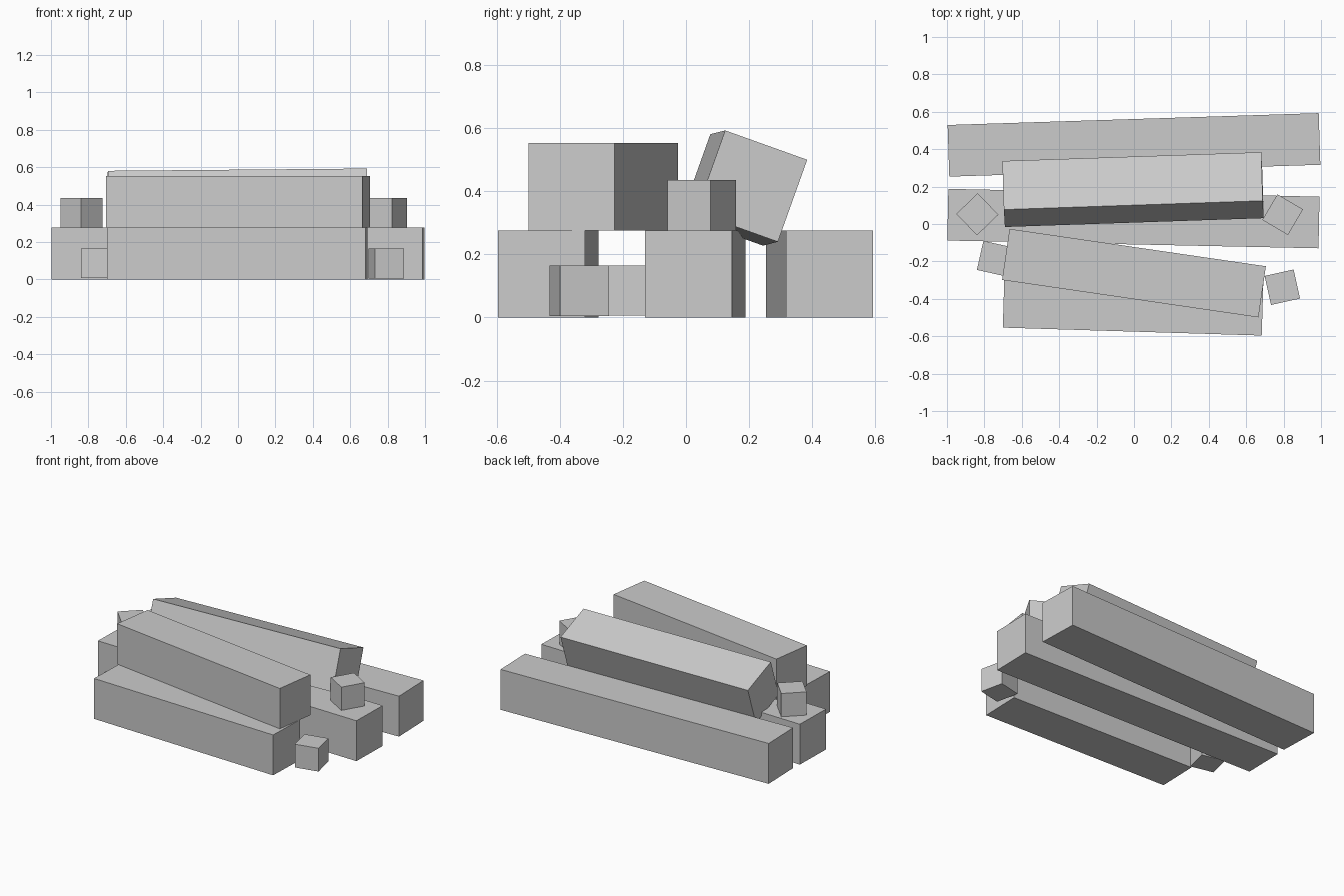
import bpy
from math import radians

default = bpy.data.objects.get("Cube")
if default:
    bpy.data.objects.remove(default, do_unlink=True)

# One plain grey for everything
grey = bpy.data.materials.new("plain_grey")
grey.use_nodes = True
color = (0.6, 0.6, 0.6, 1)
grey.diffuse_color = color
grey.node_tree.nodes["Principled BSDF"].inputs["Base Color"].default_value = color


def block(name, size, center, rotation):
    """Box with edge lengths size, turned by rotation in degrees."""
    bpy.ops.mesh.primitive_cube_add(size=1, location=center)
    ob = bpy.context.object
    ob.name = name
    ob.scale = size
    ob.rotation_euler = [radians(a) for a in rotation]
    ob.data.materials.append(grey)


THICK = 0.276
SMALL = 0.159


def beam(name, length, center, rotation):
    block(name, (length, THICK, THICK), center, rotation)


def small_cube(name, x, y, bottom, turn):
    block(name, (SMALL,) * 3, (x, y, bottom + SMALL / 2), (0, 0, turn))


# Bottom layer of beams
beam("back_beam", 1.985, (0, 0.423, THICK / 2), (0, 0, 1.83))
beam("middle_beam", 1.985, (-0.003, 0.029, THICK / 2), (0, 0, -1.2))
beam("front_beam", 1.385, (-0.005, -0.437, THICK / 2), (0, 0, -1.75))

# Upper beams: one flat, one leaning into the gap
beam("upper_front_beam", 1.385, (0, -0.2625, THICK * 1.5), (0, 0, -8.3))
beam("leaning_beam", 1.385, (-0.005, 0.184, 0.41), (-19.7, -0.5, 1.95))

# Small cubes lying around the ends
small_cube("upper_left_cube", 0.795, 0.05, THICK, -30.5)
small_cube("upper_right_cube", -0.8375, 0.052, THICK, 44)
small_cube("lower_left_cube", 0.793, -0.338, 0.005, 12.5)
small_cube("lower_right_cube", -0.745, -0.185, 0.006, -12.7)
